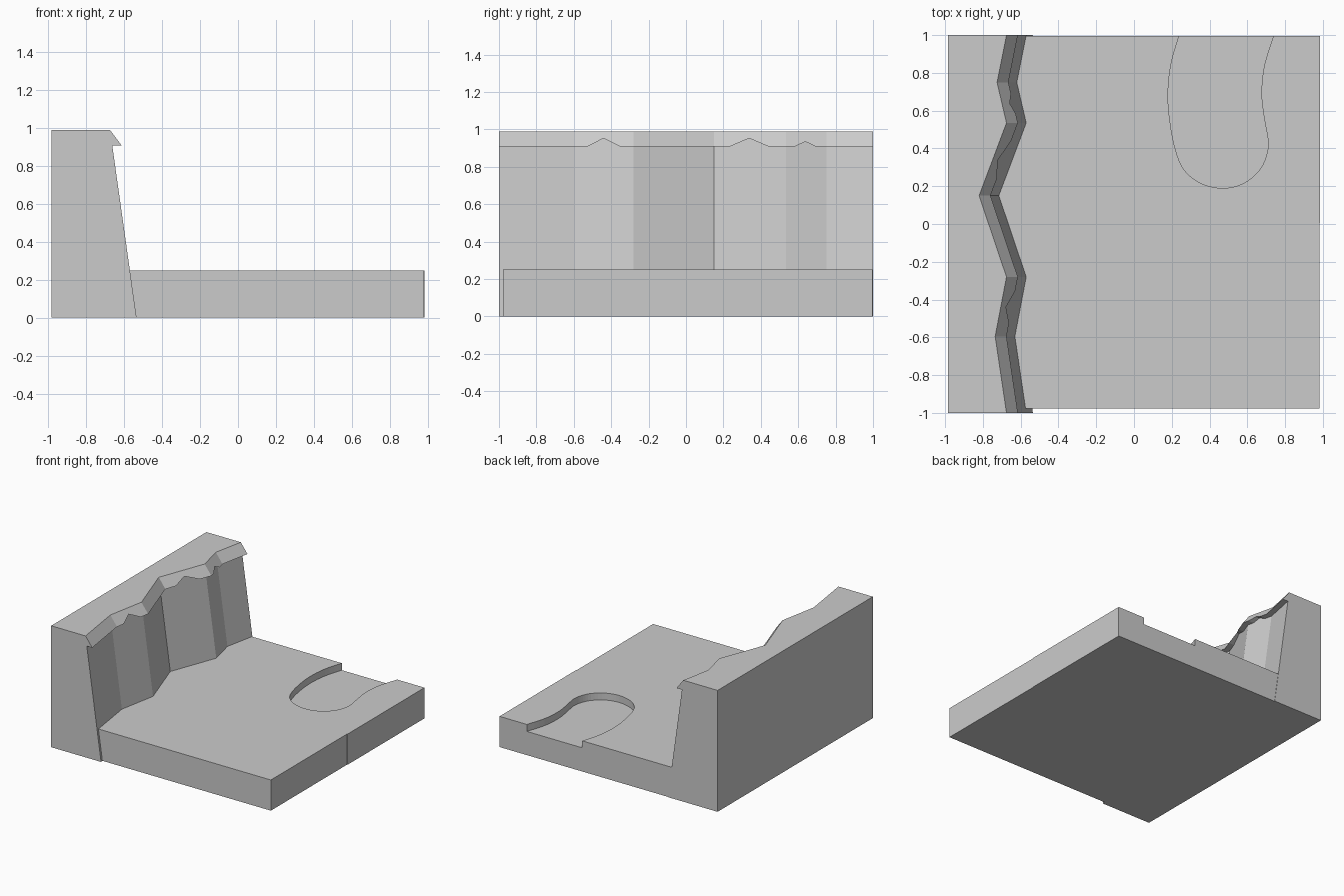
import bpy, bmesh

if "Cube" in bpy.data.objects:
    bpy.data.objects.remove(bpy.data.objects["Cube"])

# Cliff edge seen from above: (y, x at the top of the face)
EDGE = [(-1, -0.675), (-0.595, -0.735), (-0.28, -0.675), (0.15, -0.82),
        (0.535, -0.675), (0.75, -0.725), (1, -0.675)]
BACK, TOP, SLOPE = -0.985, 0.99, 0.141   # SLOPE: outward run per unit drop


def edge_x(y):
    for (y0, x0), (y1, x1) in zip(EDGE, EDGE[1:]):
        if y0 <= y <= y1:
            return x0 + (x1 - x0) * (y - y0) / (y1 - y0)


def finish(name, bm):
    bmesh.ops.recalc_face_normals(bm, faces=bm.faces)
    mesh = bpy.data.meshes.new(name)
    bm.to_mesh(mesh)
    bm.free()
    obj = bpy.data.objects.new(name, mesh)
    bpy.context.collection.objects.link(obj)
    return obj


def loft(name, sections):
    """Skin matching closed sections and cap both ends."""
    bm = bmesh.new()
    rings = [[bm.verts.new(p) for p in s] for s in sections]
    n = len(rings[0])
    for a, b in zip(rings, rings[1:]):
        for i in range(n):
            j = (i + 1) % n
            bm.faces.new((a[i], a[j], b[j], b[i]))
    bm.faces.new(rings[0])
    bm.faces.new(rings[-1])
    bmesh.ops.dissolve_limit(bm, angle_limit=0.002, verts=bm.verts, edges=bm.edges)
    return finish(name, bm)


def prism(name, outline, z0, z1):
    """Extrude a plan outline straight up."""
    bm = bmesh.new()
    lo = [bm.verts.new((x, y, z0)) for x, y in outline]
    hi = [bm.verts.new((x, y, z1)) for x, y in outline]
    bm.faces.new(lo)
    bm.faces.new(hi)
    for i in range(len(lo)):
        j = (i + 1) % len(lo)
        bm.faces.new((lo[i], lo[j], hi[j], hi[i]))
    return finish(name, bm)


def smooth_path(pts, steps=4):
    """Catmull-Rom curve through the points."""
    p = [pts[0]] + pts + [pts[-1]]
    out = []
    for a, b, c, d in zip(p, p[1:], p[2:], p[3:]):
        for k in range(steps):
            t = k / steps
            out.append(tuple(0.5 * (2 * b[i] + (c[i] - a[i]) * t
                             + (2 * a[i] - 5 * b[i] + 4 * c[i] - d[i]) * t * t
                             + (3 * b[i] - a[i] - 3 * c[i] + d[i]) * t ** 3)
                             for i in (0, 1)))
    return out + [pts[-1]]


# Cliff block with a sloping, zigzag face
loft("cliff", [[(BACK, y, 0), (x + SLOPE * TOP, y, 0), (x, y, TOP), (BACK, y, TOP)]
               for y, x in EDGE])

# Overhanging lip; its lower edge has three notches
lower = {y: 0.91 for y, _ in EDGE}
for centre, half, z in [(-0.44, 0.085, 0.953), (0.338, 0.1, 0.953), (0.638, 0.053, 0.935)]:
    lower.update({centre - half: 0.91, centre: z, centre + half: 0.91})
sections = []
for y in sorted(lower):
    x, z = edge_x(y), lower[y]
    drop = TOP - z
    sections.append([(x, y, TOP), (x + 0.75 * drop, y, z), (x + SLOPE * drop - 0.01, y, z)])
loft("cliff_lip", sections)

# Floor slab, with a slight jog halfway along its right side
floor = prism("floor", [(-0.9, -0.978), (0.981, -0.978), (0.981, 0.005),
                        (0.985, 0.005), (0.985, 0.996), (-0.9, 0.996)], 0, 0.25)

# Shallow pond hollow, open at the back edge
pond = smooth_path([(0.24, 1), (0.195, 0.84), (0.18, 0.67), (0.197, 0.5), (0.23, 0.36),
                    (0.275, 0.275), (0.36, 0.213), (0.47, 0.19), (0.575, 0.213),
                    (0.66, 0.28), (0.7, 0.36), (0.71, 0.44), (0.69, 0.555),
                    (0.675, 0.69), (0.69, 0.84), (0.74, 1)])
cutter = prism("pond_cutter", pond + [(0.76, 1.1), (0.22, 1.1)], 0.193, 0.4)
cut = floor.modifiers.new("pond", 'BOOLEAN')
cut.operation, cut.solver, cut.object = 'DIFFERENCE', 'EXACT', cutter
bpy.context.view_layer.objects.active = floor
floor.select_set(True)
bpy.ops.object.modifier_apply(modifier=cut.name)
bpy.data.objects.remove(cutter)
